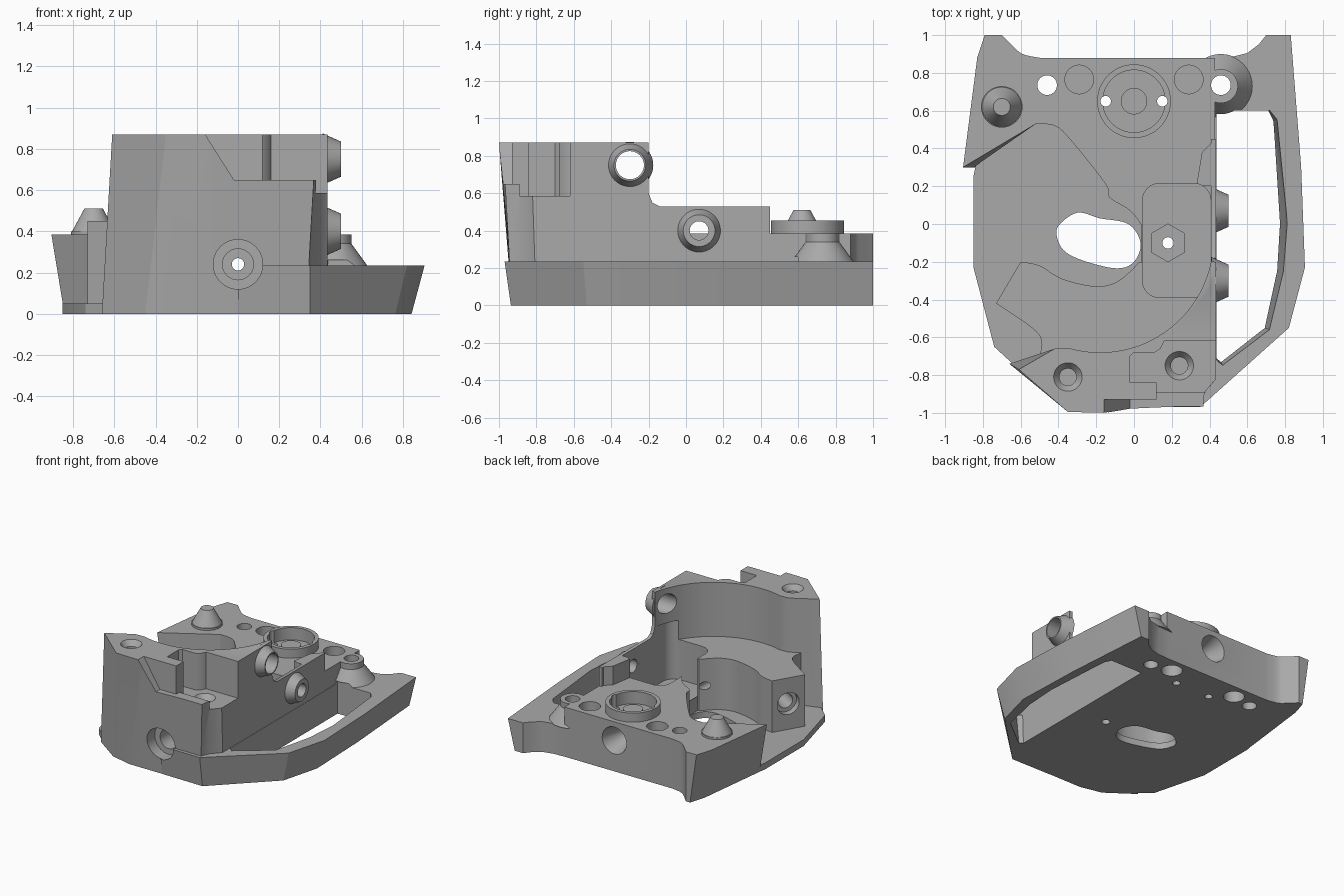
import bpy, bmesh, math
from mathutils import Matrix, Vector

if bpy.data.objects.get("Cube"):
    bpy.data.objects.remove(bpy.data.objects["Cube"])

grey = bpy.data.materials.new("machined grey")
grey.use_nodes = True
GREY = (0.4, 0.4, 0.4, 1)
grey.diffuse_color = GREY
grey.node_tree.nodes["Principled BSDF"].inputs["Base Color"].default_value = GREY


def make(name, bm):
    bmesh.ops.recalc_face_normals(bm, faces=bm.faces)
    mesh = bpy.data.meshes.new(name)
    bm.to_mesh(mesh)
    bm.free()
    mesh.materials.append(grey)
    ob = bpy.data.objects.new(name, mesh)
    bpy.context.collection.objects.link(ob)
    return ob


def prism(name, top, z0, z1, bottom=None):
    """Solid between a bottom outline and a top outline."""
    bm = bmesh.new()
    lo = [bm.verts.new((x, y, z0)) for x, y in (bottom or top)]
    hi = [bm.verts.new((x, y, z1)) for x, y in top]
    bm.faces.new(lo)
    bm.faces.new(hi)
    n = len(lo)
    for i in range(n):
        j = (i + 1) % n
        bm.faces.new((lo[i], lo[j], hi[j], hi[i]))
    return make(name, bm)


def rod(name, a, b, r1, r2=None, sides=40):
    """Cylinder or cone from point a to point b."""
    a, b = Vector(a), Vector(b)
    bm = bmesh.new()
    turn = (b - a).to_track_quat('Z', 'Y').to_matrix().to_4x4()
    bmesh.ops.create_cone(bm, cap_ends=True, segments=sides, radius1=r1,
                          radius2=r1 if r2 is None else r2, depth=(b - a).length,
                          matrix=Matrix.Translation((a + b) / 2) @ turn)
    return make(name, bm)


def smooth(pts, closed=False, n=5):
    """Rounded path through the points."""
    p = [Vector(q) for q in pts]
    out = []
    m = len(p)
    for i in range(m if closed else m - 1):
        if closed:
            a, b, c, d = (p[(i + k) % m] for k in (-1, 0, 1, 2))
        else:
            a, b, c, d = p[max(i - 1, 0)], p[i], p[i + 1], p[min(i + 2, m - 1)]
        for k in range(n):
            t = k / n
            q = 0.5 * (2 * b + (c - a) * t + (2 * a - 5 * b + 4 * c - d) * t * t
                       + (3 * b - a - 3 * c + d) * t ** 3)
            out.append(tuple(q))
    return out if closed else out + [tuple(p[-1])]


def tuck(pts):
    """Bottom outline of a flared wall."""
    return [(x * 0.93 if abs(x) > 0.7 else x, y * 0.965 if y < -0.5 else y) for x, y in pts]


def rounded(x0, x1, y0, y1, r):
    out = []
    for cx, cy, start in ((x1 - r, y1 - r, 0), (x0 + r, y1 - r, 90),
                          (x0 + r, y0 + r, 180), (x1 - r, y0 + r, 270)):
        for k in range(7):
            a = math.radians(start + k * 15)
            out.append((cx + r * math.cos(a), cy + r * math.sin(a)))
    return out


def box(name, x0, x1, y0, y1, z0, z1):
    return prism(name, [(x0, y0), (x1, y0), (x1, y1), (x0, y1)], z0, z1)


# Floor plate
body = prism("body", [(-.82, .4), (-.85, .25), (-.85, -.23), (-.74, -.65), (-.62, -.76),
                      (-.3, -.92), (.34, -.92), (.43, -.8), (.43, .8), (-.75, .8)], 0, .05)
adds, cuts = [], []

# Side loop with its flared rim
rim = [(0, -.965), (.35, -.97), (.82, -.55), (.905, -.23), (.885, .3), (.83, 1), (.7, 1),
       (.66, .95), (.6, .905), (.52, .885), (.41, .88), (.41, -.7), (0, -.85)]
adds.append(prism("rim", rim, 0, .235, tuck(rim)))

# Rear deck with curved channel edge
edge = smooth([(.05, -.02), (-.02, .07), (-.13, .14), (-.15, .21), (-.34, .45), (-.42, .52), (-.52, .53)])
horn = smooth([(-.7, 1), (-.65, .95), (-.59, .9), (-.5, .88)])
deck = [(.43, .88), (.43, -.02)] + edge + [(-.905, .3), (-.83, .88), (-.79, 1)] + horn
adds.append(prism("deck", deck, 0, .385, tuck(deck)))
adds.append(rod("lug", (.46, .73, .1), (.46, .73, .385), .09))
adds.append(rod("lug_fillet", (.46, .73, .23), (.46, .73, .34), .17, .09))
adds.append(box("pocket_floor", .04, .42, -.42, .25, 0, .16))

# Raised island inside the curved wall
island = smooth([(-.6, -.2), (-.5, -.22), (-.38, -.29), (-.2, -.33), (-.08, -.3), (.03, -.2)])
island += [(.42, -.2), (.42, -.7), (-.4, -.8)]
island += smooth([(-.5, -.7), (-.49, -.62), (-.54, -.55), (-.73, -.42)])
adds.append(prism("island", island, 0, .45))

# Tall front block, hollowed by a round wall
arc = []
for k in range(25):
    a = math.radians(-11.5 - 94.5 * k / 24)
    arc.append((-.18 + .6 * math.cos(a), -.08 + .6 * math.sin(a)))
rear = [(.434, -.2)] + arc + [(-.42, -.66)]
top = [(-.61, -.77), (-.35, -.995), (-.13, -1), (.38, -.98), (.385, -.89), (.434, -.83)]
low = [(-.66, -.74), (-.45, -.89), (-.28, -.93), (.33, -.93), (.36, -.88), (.434, -.8)]
adds.append(prism("front_block", top + rear, 0, .87, low + rear))

# Low side wall with stepped fillet and stop block
step = [(-.3, .02), (.45, .02), (.45, .53), (-.14, .53), (-.18, .55), (-.2, .6), (-.2, .7), (-.3, .7)]
wall = prism("side_wall", step, .408, .434)
wall.data.transform(Matrix(((0, 0, 1, 0), (1, 0, 0, 0), (0, 1, 0, 0), (0, 0, 0, 1))))
adds.append(wall)
adds.append(prism("stop_block", [(.33, .2), (.43, .2), (.43, .45), (.36, .38)], .1, .53))

# Side bosses
for y, z in ((-.3, .75), (.07, .4)):
    adds.append(rod("boss", (.41, y, z), (.5, y, z), .125, .085))

# Locating ring, centre pin and cone on the deck
adds.append(rod("ring", (0, .65, .3), (0, .65, .455), .195, sides=64))
cuts.append(rod("ring_bore", (0, .65, .36), (0, .65, .6), .165, sides=64))
adds.append(rod("cone_foot", (-.7, .62, .38), (-.7, .62, .4), .11))
adds.append(rod("locating_cone", (-.7, .62, .399), (-.7, .62, .51), .105, .045))

# Opening in the side loop
hole = [(.436, .6), (.72, .6), (.76, .55), (.815, 0), (.795, -.25), (.72, -.56), (.47, -.75), (.436, -.72)]
hole_low = [(.436, .6), (.71, .6), (.735, .55), (.77, 0), (.755, -.25), (.69, -.55), (.46, -.73), (.436, -.71)]
cuts.append(prism("loop_hole", hole, -.02, .26, hole_low))

# Rounded slot through the floor, pocket and hex seat
slot = smooth([(-.4, -.01), (-.3, .06), (-.18, .03), (-.03, -.0), (.035, -.1), (0, -.2),
               (-.09, -.235), (-.25, -.2), (-.36, -.15), (-.405, -.08)], True)
cuts.append(prism("slot", slot, -.1, .3))
cuts.append(prism("pocket", rounded(.045, .407, -.39, .215, .09), .14, .6))
cuts.append(rod("hex_seat", (.18, -.1, .06), (.18, -.1, .3), .1, sides=6))
cuts.append(rod("hex_hole", (.18, -.1, -.1), (.18, -.1, .3), .03))

# Corner notch in the front block
notch = [(-.02, -.84), (-.02, -.7), (0, -.68), (.11, -.68), (.14, -.66), (.16, -.62), (.6, -.62),
         (.6, -.89), (.12, -.89), (.12, -.84)]
cuts.append(prism("notch", notch, .585, 1))
cuts.append(box("lip_cut", .12, .6, -1.2, -.88, .65, 1))
slant = prism("slant_cut", [(-.172, .89), (-.02, .65), (.2, .65), (.2, .89)], .93, 1.2)
slant.data.transform(Matrix(((1, 0, 0, 0), (0, 0, -1, 0), (0, 1, 0, 0), (0, 0, 0, 1))))
cuts.append(slant)

# Long bore from front to back
for y0, y1, r0, r1 in ((-1.2, -.85, .12, .12), (-.9, -.7, .075, .075), (-.8, 1.1, .03, .03),
                       (.7, .9, .05, .11)):
    cuts.append(rod("bore", (0, y0, .24), (0, y1, .24), r0, r1))

# Cross holes in the bosses and island
cuts.append(rod("upper_hole", (.2, -.3, .75), (.7, -.3, .75), .075))
cuts.append(rod("lower_hole", (.3, .07, .4), (.7, .07, .4), .05))
cuts.append(rod("island_hole", (-.4, -.475, .25), (-.84, -.195, .25), .055))
cuts.append(rod("island_recess", (-.62, -.335, .25), (-.84, -.195, .25), .085))

# Vertical holes in deck and block
for s in (-1, 1):
    cuts.append(rod("through_hole", (s * .46, .735, -.1), (s * .46, .735, .6), .052))
    cuts.append(rod("small_hole", (s * .15, .65, -.1), (s * .15, .65, .6), .028))
    for z0, z1 in ((.3, .5), (-.1, .1)):
        cuts.append(rod("blind_hole", (s * .29, .765, z0), (s * .29, .765, z1), .076))
for x, y, z in ((-.35, -.81, .87), (.24, -.75, .585)):
    cuts.append(rod("screw_sink", (x, y, z - .04), (x, y, z + .01), .045, .083))
    cuts.append(rod("screw_hole", (x, y, z - .15), (x, y, z), .045))
pin = rod("centre_pin", (0, .65, .3), (0, .65, .4), .07)

# Merge the parts, then cut the openings
bpy.context.view_layer.objects.active = body
for kind, group in (('UNION', adds), ('DIFFERENCE', cuts)):
    for tool in group:
        mod = body.modifiers.new(tool.name, 'BOOLEAN')
        mod.operation, mod.object, mod.solver = kind, tool, 'EXACT'
        bpy.ops.object.modifier_apply(modifier=mod.name)
        bpy.data.objects.remove(tool)

body.name = "base_body"
for ob in (body, pin):
    bpy.ops.object.select_all(action='DESELECT')
    ob.select_set(True)
    bpy.context.view_layer.objects.active = ob
    bpy.ops.object.shade_smooth_by_angle(angle=math.radians(30))
